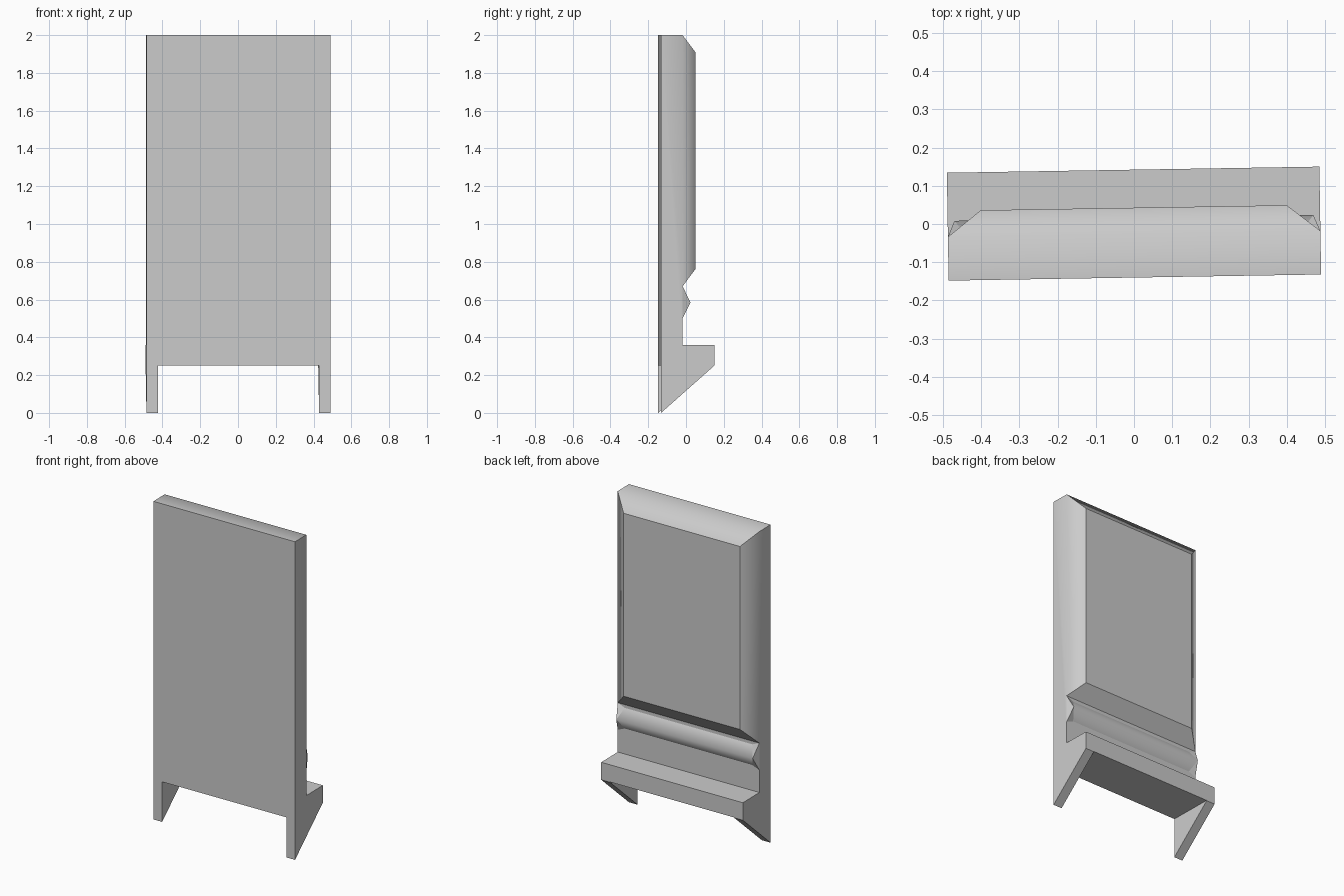
import bpy, bmesh, math

cube = bpy.data.objects.get("Cube")
if cube:
    bpy.data.objects.remove(cube)

HALF = 0.487               # half width of the stand
FRONT, REAR = -0.14, -0.026  # panel depth
YAW = math.radians(0.94)   # slight turn of the whole stand

grey = bpy.data.materials.new("plain grey")
grey.use_nodes = True
grey.diffuse_color = (0.6, 0.6, 0.6, 1)
grey.node_tree.nodes["Principled BSDF"].inputs["Base Color"].default_value = grey.diffuse_color


def finish(name, bm):
    bmesh.ops.recalc_face_normals(bm, faces=bm.faces)
    mesh = bpy.data.meshes.new(name)
    bm.to_mesh(mesh)
    bm.free()
    mesh.materials.append(grey)
    obj = bpy.data.objects.new(name, mesh)
    bpy.context.collection.objects.link(obj)
    obj.rotation_euler.z = YAW
    return obj


def extrude_profile(name, profile, half):
    """Extrude a (y, z) profile along x."""
    bm = bmesh.new()
    face = bm.faces.new([bm.verts.new((-half, y, z)) for y, z in profile])
    out = bmesh.ops.extrude_face_region(bm, geom=[face])
    for v in out["geom"]:
        if isinstance(v, bmesh.types.BMVert):
            v.co.x = half
    return finish(name, bm)


# Base: shelf with two triangular bracket legs, made by cutting out the middle
base = extrude_profile("base_shelf", [(FRONT, 0), (0.142, 0.25), (0.142, 0.36), (FRONT, 0.36)], HALF)
cutter = extrude_profile("leg_gap_cutter", [(-1, -1), (1, -1), (1, 0.252), (-1, 0.252)], 0.427)
cutter.hide_render = True
cutter.hide_set(True)
cut = base.modifiers.new("leg_gap", "BOOLEAN")
cut.object = cutter
cut.operation = "DIFFERENCE"
cut.solver = "EXACT"
bpy.context.view_layer.objects.active = base
bpy.ops.object.modifier_apply(modifier=cut.name)
bpy.data.objects.remove(cutter)

# Panel: slab with a raised, bevelled housing on the back
bm = bmesh.new()


def ring(x, y, low, high):
    return [bm.verts.new(p) for p in ((-x, y, low), (x, y, low), (x, y, high), (-x, y, high))]


front = ring(HALF, FRONT, 0.36, 2)
outer = ring(HALF, REAR, 0.67, 2)
inner = ring(0.4, 0.0425, 0.76, 1.91)
foot = [bm.verts.new((s * HALF, REAR, 0.36)) for s in (-1, 1)]
bm.faces.new(front)
bm.faces.new(inner)
bm.faces.new((foot[0], foot[1], outer[1], outer[0]))
bm.faces.new((front[0], front[1], foot[1], foot[0]))
soft = [bm.faces.new((front[3], front[2], outer[2], outer[3])),
        bm.faces.new((front[1], front[2], outer[2], outer[1], foot[1])),
        bm.faces.new((front[0], front[3], outer[3], outer[0], foot[0]))]
for i in range(4):
    j = (i + 1) % 4
    bevel = bm.faces.new((outer[i], outer[j], inner[j], inner[i]))
    if i > 0:
        soft.append(bevel)
for f in soft:
    f.smooth = True
# Only the outer rim blends from side to bevel
rim = [{outer[i], outer[(i + 1) % 4]} for i in (1, 2, 3)]
for e in bm.edges:
    e.smooth = set(e.verts) in rim
finish("display_panel", bm)

# Rear ledge: ridged bar under the housing with pointed ends
bm = bmesh.new()
ends = []
for s in (-1, 1):
    ends.append([bm.verts.new((s * x, y, z)) for x, y, z in (
        (0.438, REAR, 0.65), (0.469, 0.016, 0.585), (0.438, REAR, 0.52),
        (HALF, REAR, 0.5), (HALF, REAR, 0.67))])
bar = []
for top, ridge, bottom, corner_low, corner_high in ends:
    bm.faces.new((top, ridge, corner_high))
    bm.faces.new((bottom, corner_low, ridge))
    bm.faces.new((ridge, corner_low, corner_high))
    bm.faces.new((top, corner_high, corner_low, bottom))
a, b = ends
for i in range(3):
    j = (i + 1) % 3
    bar.append(bm.faces.new((a[i], b[i], b[j], a[j])))
for f in bar[:2]:
    f.smooth = True
finish("rear_ledge", bm)
